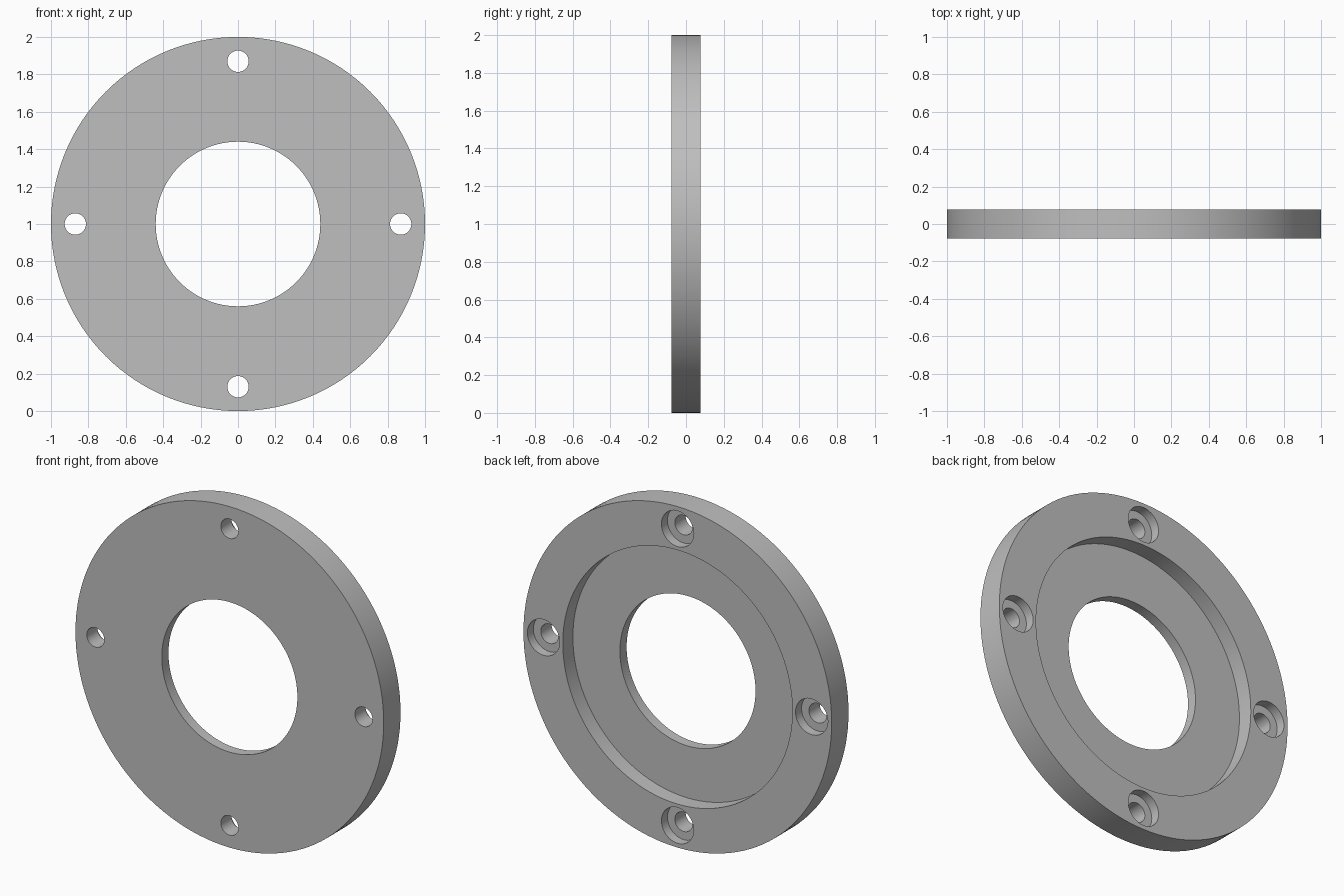
import bpy, bmesh, math
from mathutils import Matrix, Vector

if "Cube" in bpy.data.objects:
    bpy.data.objects.remove(bpy.data.objects["Cube"], do_unlink=True)

HALF = 0.078            # half the plate thickness
OUTER, BORE, RECESS = 1.0, 0.44, 0.745
FLOOR = -0.016          # y of the recess floor
BOLT_CIRCLE, HOLE, COUNTERBORE = 0.87, 0.057, 0.105
BORE_FLOOR = HALF - 0.056

steel = bpy.data.materials.new("grey_metal")
steel.use_nodes = True
grey = (0.52, 0.52, 0.52, 1)
steel.diffuse_color = grey
steel.node_tree.nodes["Principled BSDF"].inputs["Base Color"].default_value = grey


def lathe(name, profile, centre, steps, closed):
    """Turn (radius, y) points round an axis along y; open ends are capped."""
    bm = bmesh.new()
    rings = []
    for i in range(steps):
        a = math.tau * i / steps
        rings.append([bm.verts.new((r * math.cos(a), y, r * math.sin(a))) for r, y in profile])
    n = len(profile)
    for i in range(steps):
        here, after = rings[i], rings[(i + 1) % steps]
        for j in range(n if closed else n - 1):
            k = (j + 1) % n
            bm.faces.new((here[j], here[k], after[k], after[j]))
    if not closed:
        for j in (0, n - 1):
            bm.faces.new([ring[j] for ring in rings])
    bmesh.ops.recalc_face_normals(bm, faces=bm.faces)
    bmesh.ops.transform(bm, matrix=Matrix.Translation(centre), verts=bm.verts)
    mesh = bpy.data.meshes.new(name)
    bm.to_mesh(mesh)
    bm.free()
    mesh.materials.append(steel)
    obj = bpy.data.objects.new(name, mesh)
    bpy.context.collection.objects.link(obj)
    return obj


# Flange ring with a stepped recess in its back face
flange = lathe("flange_ring", [
    (BORE, -HALF), (OUTER, -HALF), (OUTER, HALF),
    (RECESS, HALF), (RECESS, FLOOR), (BORE, FLOOR)],
    Vector((0, 0, 1)), 128, True)

# Four counterbored bolt holes, wide at the back
cutters = []
for i in range(4):
    a = math.tau * i / 4
    centre = Vector((BOLT_CIRCLE * math.cos(a), 0, 1 + BOLT_CIRCLE * math.sin(a)))
    cutter = lathe("bolt_hole_cutter", [
        (HOLE, -0.2), (HOLE, BORE_FLOOR), (COUNTERBORE, BORE_FLOOR), (COUNTERBORE, 0.2)],
        centre, 48, False)
    cutter.hide_render = True
    cutters.append(cutter)
    cut = flange.modifiers.new("bolt_hole", 'BOOLEAN')
    cut.operation = 'DIFFERENCE'
    cut.solver = 'EXACT'
    cut.object = cutter

# Bake the cuts and drop the cutters
graph = bpy.context.evaluated_depsgraph_get()
baked = bpy.data.meshes.new_from_object(flange.evaluated_get(graph))
flange.modifiers.clear()
flange.data = baked
for cutter in cutters:
    bpy.data.objects.remove(cutter, do_unlink=True)

# Smooth round walls, crisp rims
bpy.ops.object.select_all(action='DESELECT')
flange.select_set(True)
bpy.context.view_layer.objects.active = flange
bpy.ops.object.shade_smooth_by_angle(angle=math.radians(30))
